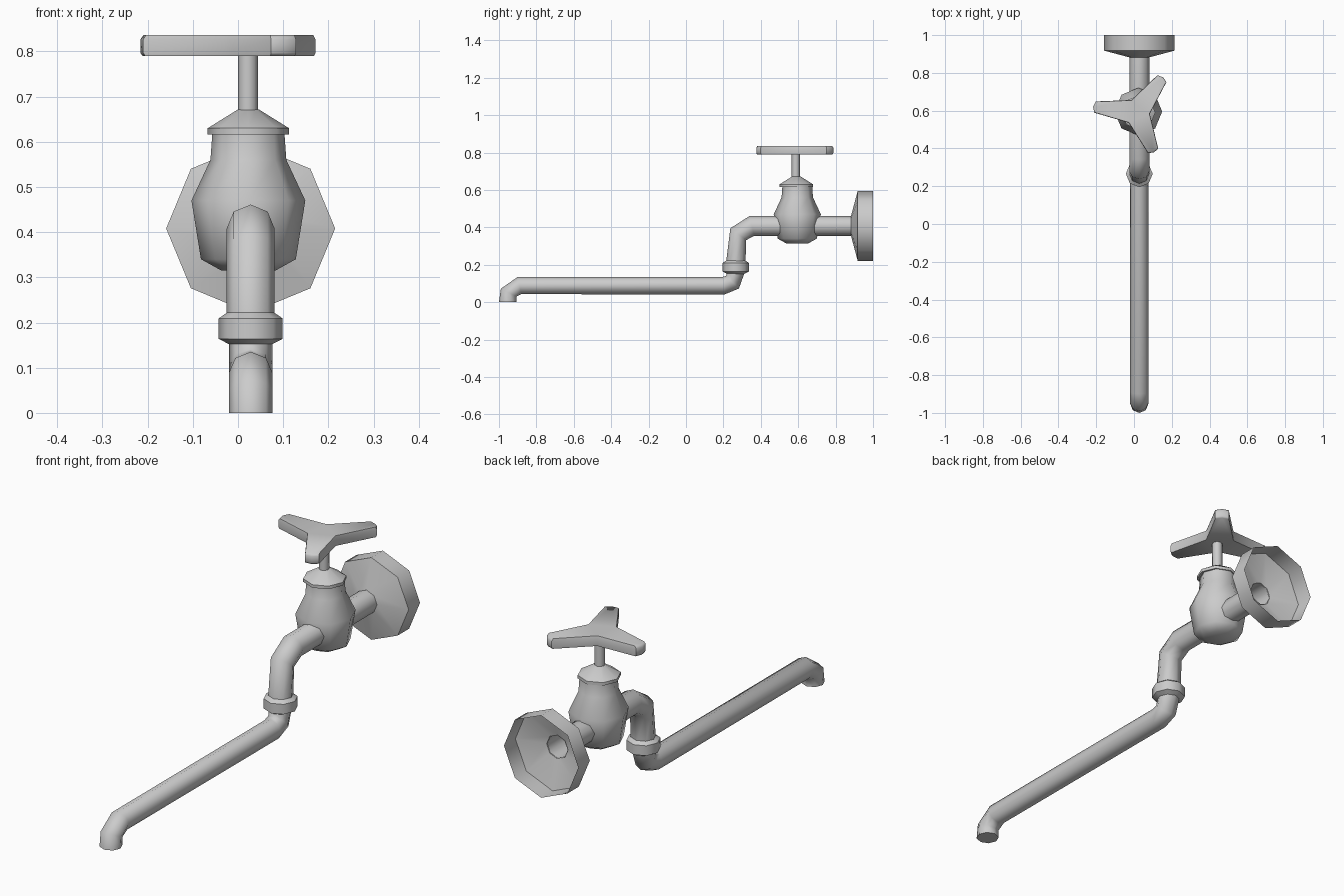
import bpy, bmesh, math
from mathutils import Vector

if "Cube" in bpy.data.objects:
    bpy.data.objects.remove(bpy.data.objects["Cube"])

SIDES = 8
AXIS_X = 0.028


def finish(name, bm, angle=50):
    bmesh.ops.recalc_face_normals(bm, faces=bm.faces)
    mesh = bpy.data.meshes.new(name)
    bm.to_mesh(mesh)
    bm.free()
    ob = bpy.data.objects.new(name, mesh)
    bpy.context.collection.objects.link(ob)
    bpy.ops.object.select_all(action='DESELECT')
    bpy.context.view_layer.objects.active = ob
    ob.select_set(True)
    bpy.ops.object.shade_smooth_by_angle(angle=math.radians(angle))
    return ob


def skin(name, rings, cap_start=False, cap_end=False, angle=50):
    """Bridge successive closed rings of points."""
    bm = bmesh.new()
    vs = [[bm.verts.new(p) for p in ring] for ring in rings]
    n = len(vs[0])
    for a, b in zip(vs, vs[1:]):
        for i in range(n):
            j = (i + 1) % n
            bm.faces.new((a[i], a[j], b[j], b[i]))
    if cap_start:
        bm.faces.new(vs[0])
    if cap_end:
        bm.faces.new(vs[-1])
    return finish(name, bm, angle)


def circle(center, u, v):
    """Octagon ring spanned by the half axes u and v."""
    return [Vector(center) + math.cos(2 * math.pi * i / SIDES) * Vector(u)
            + math.sin(2 * math.pi * i / SIDES) * Vector(v) for i in range(SIDES)]


def tube(name, pairs, radius, **caps):
    """Bent pipe from (outer y, z, inner y, z) pairs of its side outline."""
    rings = []
    for y1, z1, y2, z2 in pairs:
        rings.append(circle((AXIS_X, (y1 + y2) / 2, (z1 + z2) / 2), (radius, 0, 0),
                            (0, (y1 - y2) / 2, (z1 - z2) / 2)))
    return skin(name, rings, angle=60, **caps)


def lathe_z(name, x, y, profile, **kw):
    return skin(name, [circle((x, y, z), (r, 0, 0), (0, r, 0)) for r, z in profile], **kw)


# Wall flange: open shell
skin("wall_flange", [circle((AXIS_X, y, 0.408), (r, 0, 0), (0, 0, r))
                     for y, r in [(1.0, 0.187), (0.918, 0.187), (0.882, 0.052)]], angle=46)

# Supply pipe with downward elbow
tube("supply_pipe", [(0.885, 0.461, 0.885, 0.355), (0.34, 0.461, 0.365, 0.355),
                     (0.237, 0.395, 0.322, 0.332), (0.214, 0.21, 0.318, 0.21)], 0.053)

# Collar at the swivel joint
lathe_z("swivel_collar", AXIS_X, 0.266,
        [(0.048, 0.152), (0.071, 0.164), (0.071, 0.209), (0.052, 0.222)])

# Long spout with turned-down tip
tube("spout", [(0.314, 0.16, 0.218, 0.16), (0.283, 0.073, 0.215, 0.14),
               (0.205, 0.041, 0.195, 0.135), (-0.88, 0.043, -0.90, 0.135),
               (-0.906, 0.03, -0.99, 0.072), (-0.905, 0.0, -1.0, 0.0)],
     0.048, cap_end=True)

# Valve body, bonnet and stem
lathe_z("valve_body", 0.023, 0.595,
        [(0.06, 0.315), (0.105, 0.34), (0.126, 0.47), (0.084, 0.56), (0.08, 0.616)],
        cap_start=True, angle=60)
lathe_z("bonnet", 0.023, 0.59,
        [(0.08, 0.616), (0.09, 0.616), (0.09, 0.63), (0.024, 0.671)], cap_end=True, angle=46)
lathe_z("stem", 0.022, 0.587, [(0.022, 0.665), (0.022, 0.791)], cap_end=True, angle=60)

# Three-armed handle
outline = []
for k in range(3):
    a = math.radians(53 + 120 * k)
    d, s = Vector((math.cos(a), math.sin(a))), Vector((-math.sin(a), math.cos(a)))
    outline += [d * 0.222 - s * 0.03, d * 0.232, d * 0.222 + s * 0.03]
    b = a + math.radians(60)
    outline.append(Vector((math.cos(b), math.sin(b))) * 0.07)
rings = [[(0.014 + p.x * f, 0.592 + p.y * f, z) for p in outline]
         for f, z in [(0.98, 0.79), (1, 0.797), (1, 0.826), (0.97, 0.836)]]
skin("handle", rings, cap_start=True, cap_end=True, angle=60)
